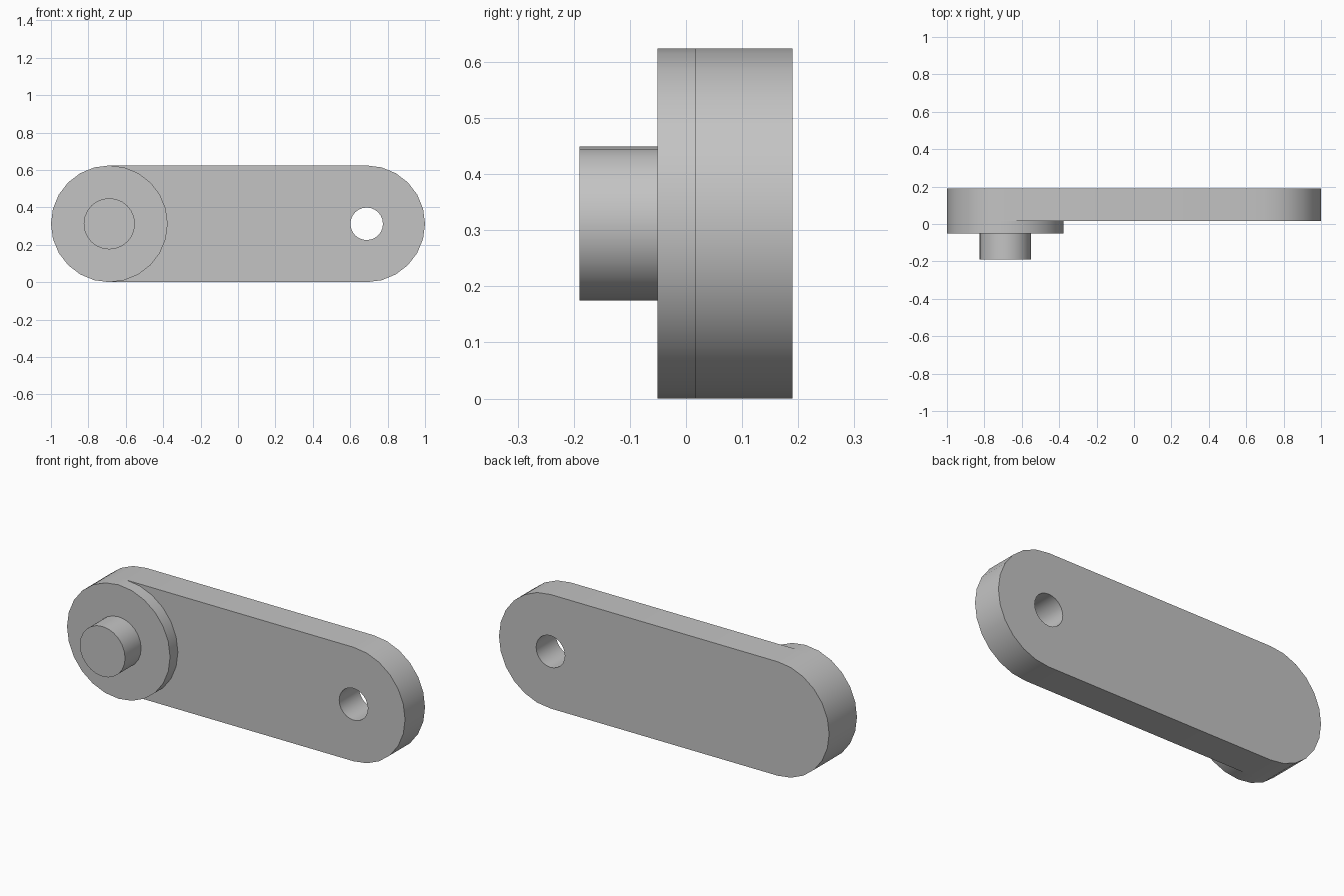
import bpy
import bmesh
from math import pi, sin, cos, radians

cube = bpy.data.objects.get("Cube")
if cube:
    bpy.data.objects.remove(cube, do_unlink=True)

R = 0.312          # rounded end radius
CX = 0.688         # distance of each end centre from the middle
SEG = 24           # sides of a full circle

grey = bpy.data.materials.new("plain grey")
grey.use_nodes = True
colour = (0.55, 0.55, 0.55, 1)
grey.diffuse_color = colour
grey.node_tree.nodes["Principled BSDF"].inputs["Base Color"].default_value = colour


def arc(cx, radius, start, sweep, steps):
    """Points on an arc in the xz plane, centred at the arm's mid height."""
    angles = [start + sweep * i / steps for i in range(steps + 1)]
    return [(cx + radius * cos(a), R + radius * sin(a)) for a in angles]


def circle(cx, radius):
    return arc(cx, radius, 0, 2 * pi, SEG)[:-1]


def extrude_profile(name, outline, y_front, y_back):
    """Solid made by sweeping an xz outline along y."""
    bm = bmesh.new()
    face = bm.faces.new([bm.verts.new((x, y_front, z)) for x, z in outline])
    swept = bmesh.ops.extrude_face_region(bm, geom=[face], use_keep_orig=True)
    moved = [v for v in swept["geom"] if isinstance(v, bmesh.types.BMVert)]
    bmesh.ops.translate(bm, verts=moved, vec=(0, y_back - y_front, 0))
    bmesh.ops.recalc_face_normals(bm, faces=bm.faces[:])
    mesh = bpy.data.meshes.new(name)
    bm.to_mesh(mesh)
    bm.free()
    mesh.materials.append(grey)
    obj = bpy.data.objects.new(name, mesh)
    bpy.context.collection.objects.link(obj)
    return obj


def smooth(obj):
    bpy.ops.object.select_all(action="DESELECT")
    obj.select_set(True)
    bpy.context.view_layer.objects.active = obj
    bpy.ops.object.shade_smooth_by_angle(angle=radians(35))


# Arm: straight bar with two half-round ends
half = SEG // 2
outline = arc(CX, R, -pi / 2, pi, half) + arc(-CX, R, pi / 2, pi, half)
arm = extrude_profile("crank_arm", outline, 0.017, 0.19)

# Round hole through the left end
cutter = extrude_profile("hole_cutter", circle(CX, 0.087), -0.1, 0.3)
cut = arm.modifiers.new("hole", "BOOLEAN")
cut.operation = "DIFFERENCE"
cut.solver = "EXACT"
cut.object = cutter
bpy.context.view_layer.objects.active = arm
bpy.ops.object.modifier_apply(modifier=cut.name)
bpy.data.objects.remove(cutter, do_unlink=True)

# Raised round boss and the pin on its front
boss = extrude_profile("round_boss", circle(-CX, R), -0.051, 0.017)
pin = extrude_profile("pin", circle(-CX, 0.137), -0.19, -0.051)

for part in (arm, boss, pin):
    smooth(part)
